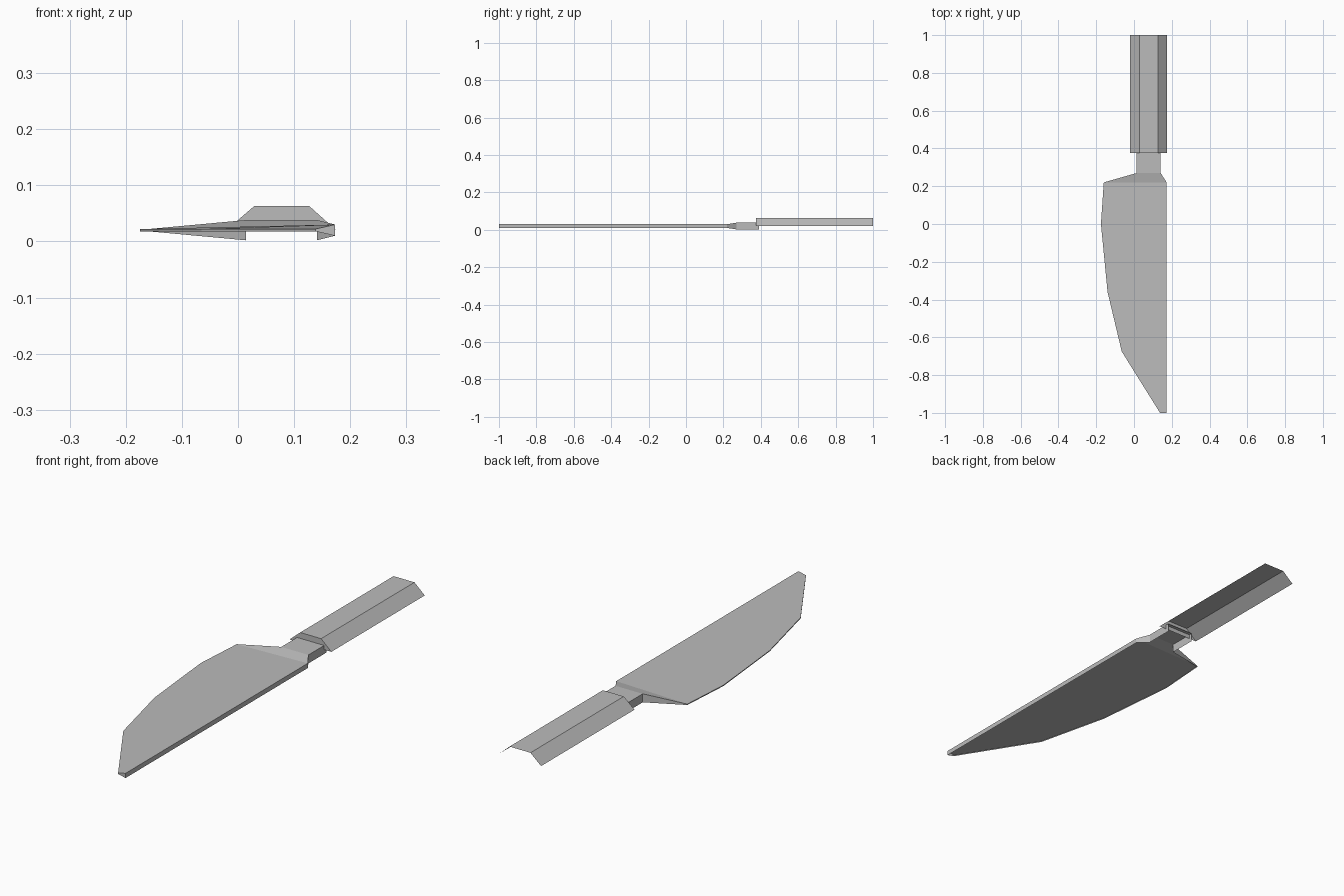
import bpy, bmesh

cube = bpy.data.objects.get("Cube")
if cube:
    bpy.data.objects.remove(cube)

steel = bpy.data.materials.new("plain_grey")
steel.use_nodes = True
GREY = (0.5, 0.5, 0.5, 1)
steel.diffuse_color = GREY
steel.node_tree.nodes["Principled BSDF"].inputs["Base Color"].default_value = GREY


def finish(bm, name):
    bmesh.ops.recalc_face_normals(bm, faces=bm.faces)
    mesh = bpy.data.meshes.new(name)
    bm.to_mesh(mesh)
    bm.free()
    mesh.materials.append(steel)
    obj = bpy.data.objects.new(name, mesh)
    bpy.context.collection.objects.link(obj)
    return obj


# Blade and neck: a sheet with a rim wall, open underneath.
# Outline runs neck > heel > cutting edge > tip > spine > neck.
MID = 0.02
EDGE, SPINE, NECK = 0.002, 0.01, 0.018
outline = [
    (0.014, 0.39, NECK), (0.014, 0.27, NECK),
    (-0.16, 0.22, EDGE), (-0.175, 0.0, EDGE), (-0.14, -0.36, EDGE),
    (-0.065, -0.675, EDGE), (0.138, -1.0, EDGE),
    (0.173, -1.0, SPINE), (0.173, 0.22, SPINE),
    (0.141, 0.27, NECK), (0.141, 0.39, NECK),
]
bm = bmesh.new()
top = [bm.verts.new((x, y, MID + h)) for x, y, h in outline]
low = [bm.verts.new((x, y, MID - h)) for x, y, h in outline]
bm.faces.new((top[0], top[1], top[9], top[10]))
bm.faces.new((top[1], top[2], top[8], top[9]))
bm.faces.new(top[2:9])
for i in range(len(outline) - 1):
    bm.faces.new((top[i], low[i], low[i + 1], top[i + 1]))
finish(bm, "blade")

# Handle: a folded shell, closed at the front, open behind and below
profile = [(-0.021, 0.02), (0.029, 0.063), (0.127, 0.063), (0.175, 0.02)]
bm = bmesh.new()
front = [bm.verts.new((x, 0.375, z)) for x, z in profile]
back = [bm.verts.new((x, 1.0, z)) for x, z in profile]
bm.faces.new(front)
for i in range(len(profile) - 1):
    bm.faces.new((front[i], back[i], back[i + 1], front[i + 1]))
finish(bm, "handle")
